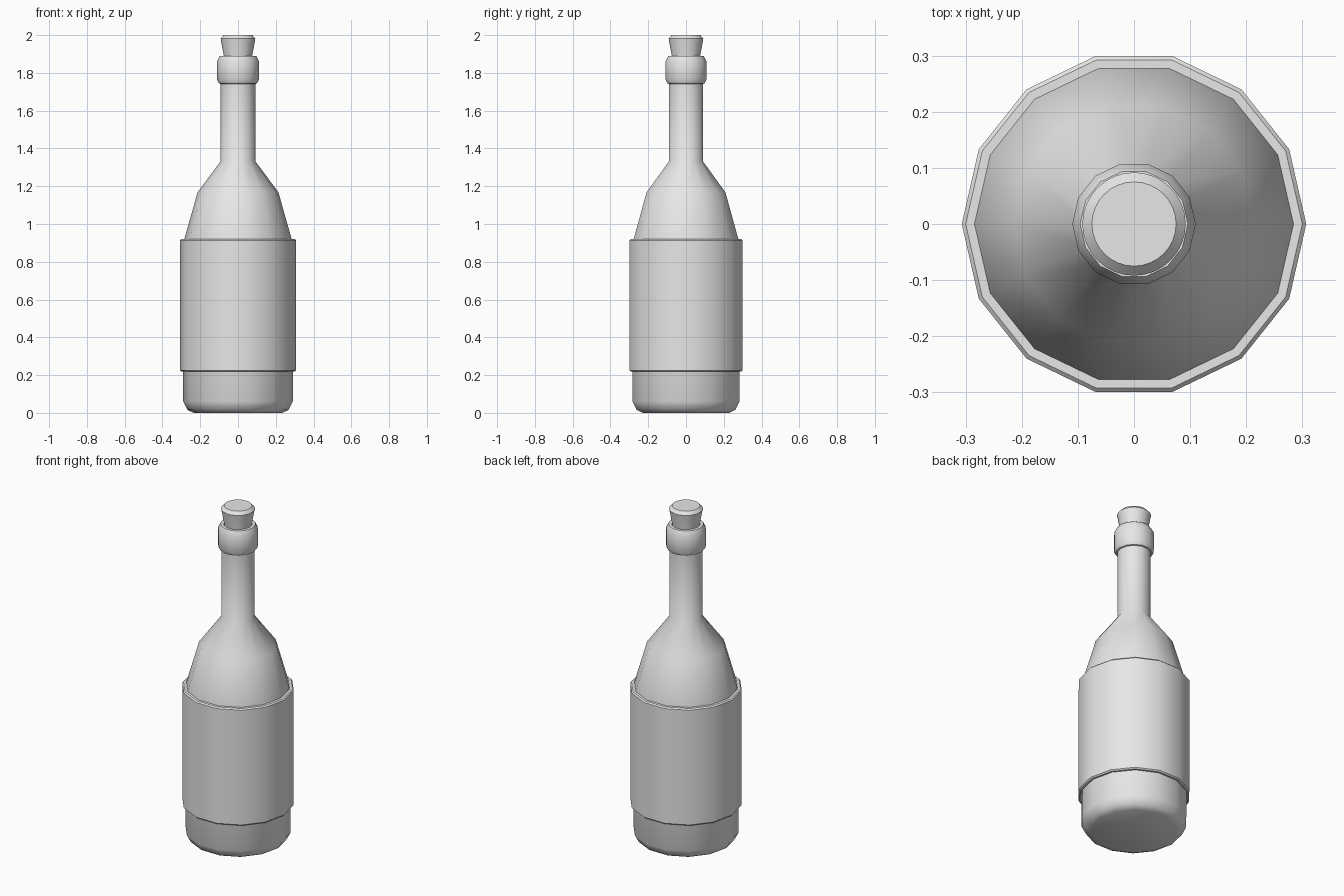
import bpy
import bmesh
import math

cube = bpy.data.objects.get("Cube")
if cube:
    bpy.data.objects.remove(cube, do_unlink=True)

grey = bpy.data.materials.new("light grey")
grey.use_nodes = True
grey.diffuse_color = (0.8, 0.8, 0.8, 1)
grey.node_tree.nodes["Principled BSDF"].inputs["Base Color"].default_value = (0.8, 0.8, 0.8, 1)


def lathe(name, profile, sides, closed=False, smooth=40):
    """Spin a (radius, height) profile, listed bottom to top on the outside, about z."""
    bm = bmesh.new()
    rings = []
    for r, z in profile:
        rings.append([bm.verts.new((r * math.cos(a), r * math.sin(a), z))
                      for a in (math.tau * i / sides for i in range(sides))])
    pairs = list(zip(rings, rings[1:]))
    if closed:
        pairs.append((rings[-1], rings[0]))
    else:
        bm.faces.new(rings[0][::-1])
        bm.faces.new(rings[-1])
    for low, high in pairs:
        for i in range(sides):
            j = (i + 1) % sides
            bm.faces.new((low[i], low[j], high[j], high[i]))
    bmesh.ops.recalc_face_normals(bm, faces=bm.faces[:])
    mesh = bpy.data.meshes.new(name)
    bm.to_mesh(mesh)
    bm.free()
    mesh.materials.append(grey)
    obj = bpy.data.objects.new(name, mesh)
    bpy.context.collection.objects.link(obj)
    bpy.ops.object.select_all(action='DESELECT')
    obj.select_set(True)
    bpy.context.view_layer.objects.active = obj
    bpy.ops.object.shade_smooth_by_angle(angle=math.radians(smooth))
    return obj


SIDES = 14

# Bottle glass: rounded base, straight body, shoulder, neck and lip collar
lathe("bottle", [
    (0.235, 0), (0.268, 0.016), (0.29, 0.06), (0.29, 0.9),
    (0.214, 1.168), (0.092, 1.332), (0.092, 1.742),
    (0.1, 1.744), (0.11, 1.762), (0.11, 1.862), (0.096, 1.89),
    (0.078, 1.89), (0.074, 1.87),
], SIDES)

# Wrap-around label sleeve with chamfered rims
lathe("label", [
    (0.284, 0.218), (0.3, 0.218), (0.307, 0.225),
    (0.307, 0.913), (0.3, 0.92), (0.284, 0.92),
], SIDES, closed=True)

# Tapered stopper with a chamfered top
lathe("cork", [
    (0.072, 1.86), (0.075, 1.89), (0.092, 1.982), (0.075, 2),
], 32)
